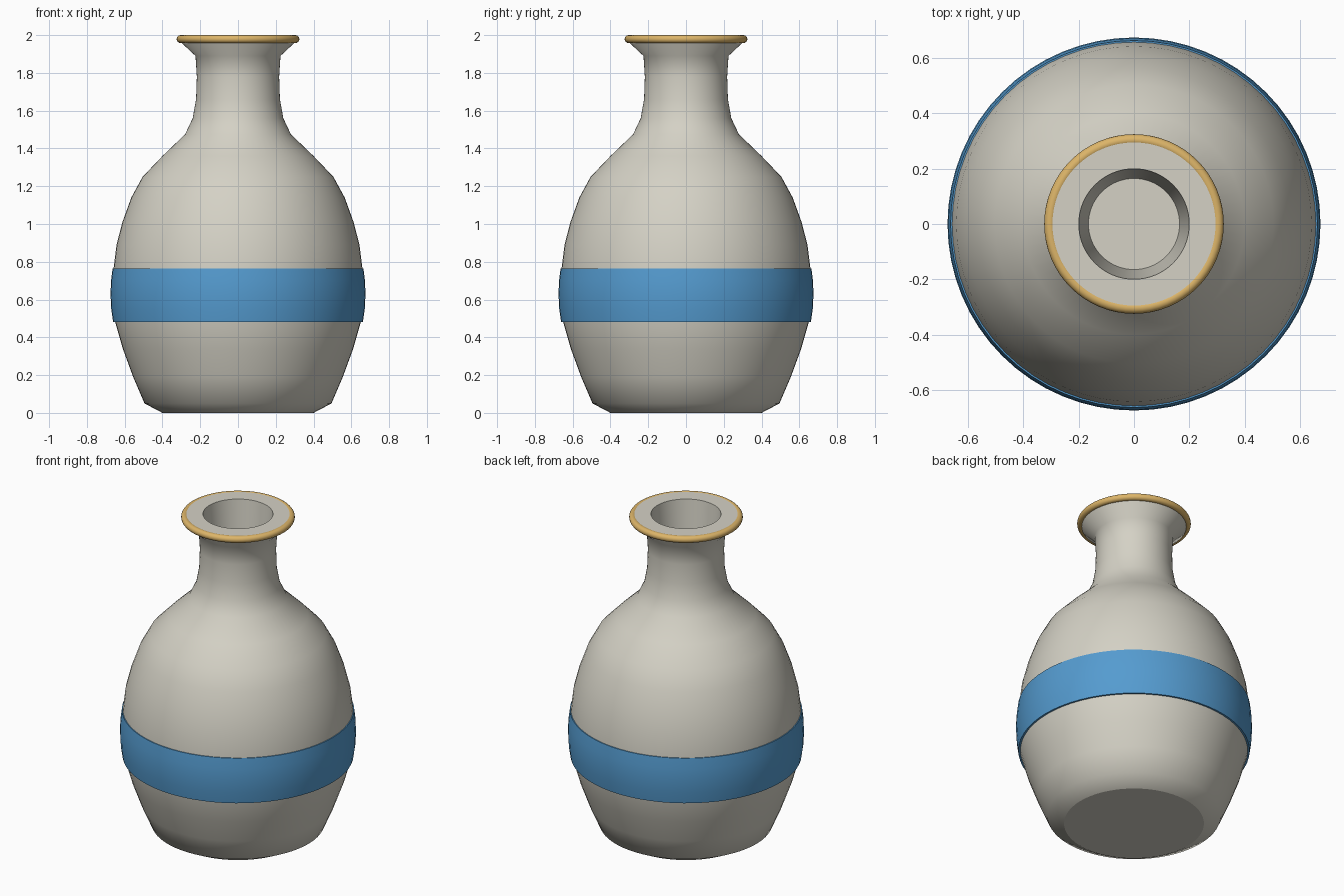
import bpy
import bmesh
from math import cos, sin, tau

SIDES = 64

cube = bpy.data.objects.get("Cube")
if cube:
    bpy.data.objects.remove(cube)


def make_material(name, rgb):
    mat = bpy.data.materials.new(name)
    mat.use_nodes = True
    colour = (*rgb, 1)
    mat.diffuse_color = colour
    mat.node_tree.nodes["Principled BSDF"].inputs["Base Color"].default_value = colour
    return mat


def lathe(name, profile, mat, sharp=(), capped=False, closed=False):
    """Turn an (r, z) profile, listed outside upward, around the z axis."""
    bm = bmesh.new()
    angles = [tau * i / SIDES for i in range(SIDES)]
    rings = [[bm.verts.new((r * cos(a), r * sin(a), z)) for a in angles]
             for r, z in profile]
    pairs = list(zip(rings, rings[1:]))
    if closed:
        pairs.append((rings[-1], rings[0]))
    for low, high in pairs:
        for i in range(SIDES):
            j = (i + 1) % SIDES
            bm.faces.new((low[i], low[j], high[j], high[i])).smooth = True
    if capped:
        bm.faces.new(rings[0][::-1])
        bm.faces.new(rings[-1])
    # keep crisp creases on the chosen rings
    for k in sharp:
        for i in range(SIDES):
            bm.edges.get((rings[k][i], rings[k][(i + 1) % SIDES])).smooth = False
    mesh = bpy.data.meshes.new(name)
    bm.to_mesh(mesh)
    bm.free()
    mesh.materials.append(mat)
    obj = bpy.data.objects.new(name, mesh)
    bpy.context.collection.objects.link(obj)
    return obj


cream = make_material("cream glaze", (0.66, 0.64, 0.56))
blue = make_material("blue glaze", (0.09, 0.33, 0.63))
gold = make_material("gold trim", (0.72, 0.46, 0.14))

# Vase body: base, belly, shoulder, neck, flared lip, then down into the mouth
body = [(0.40, 0), (0.495, 0.05), (0.555, 0.19), (0.61, 0.34), (0.65, 0.48),
        (0.665, 0.62), (0.658, 0.77), (0.643, 0.89), (0.612, 1.01),
        (0.565, 1.14), (0.505, 1.25), (0.40, 1.36), (0.28, 1.475),
        (0.24, 1.56), (0.222, 1.66), (0.218, 1.78), (0.225, 1.89),
        (0.30, 1.96), (0.303, 1.998), (0.20, 1.998), (0.165, 1.6)]
last = len(body) - 1
lathe("vase_body", body, cream, sharp=(0, last - 2, last - 1, last), capped=True)

# Painted band: thin curved shell around the belly
band = [(0.648, 0.48), (0.661, 0.48), (0.671, 0.55), (0.675, 0.63),
        (0.672, 0.70), (0.664, 0.765), (0.655, 0.765)]
lathe("belly_band", band, blue, sharp=(1, 5))

# Rounded gold ring around the lip
ring = [(0.304 + 0.021 * cos(tau * i / 16), 1.979 + 0.021 * sin(tau * i / 16))
        for i in range(16)]
lathe("lip_ring", ring, gold, closed=True)
